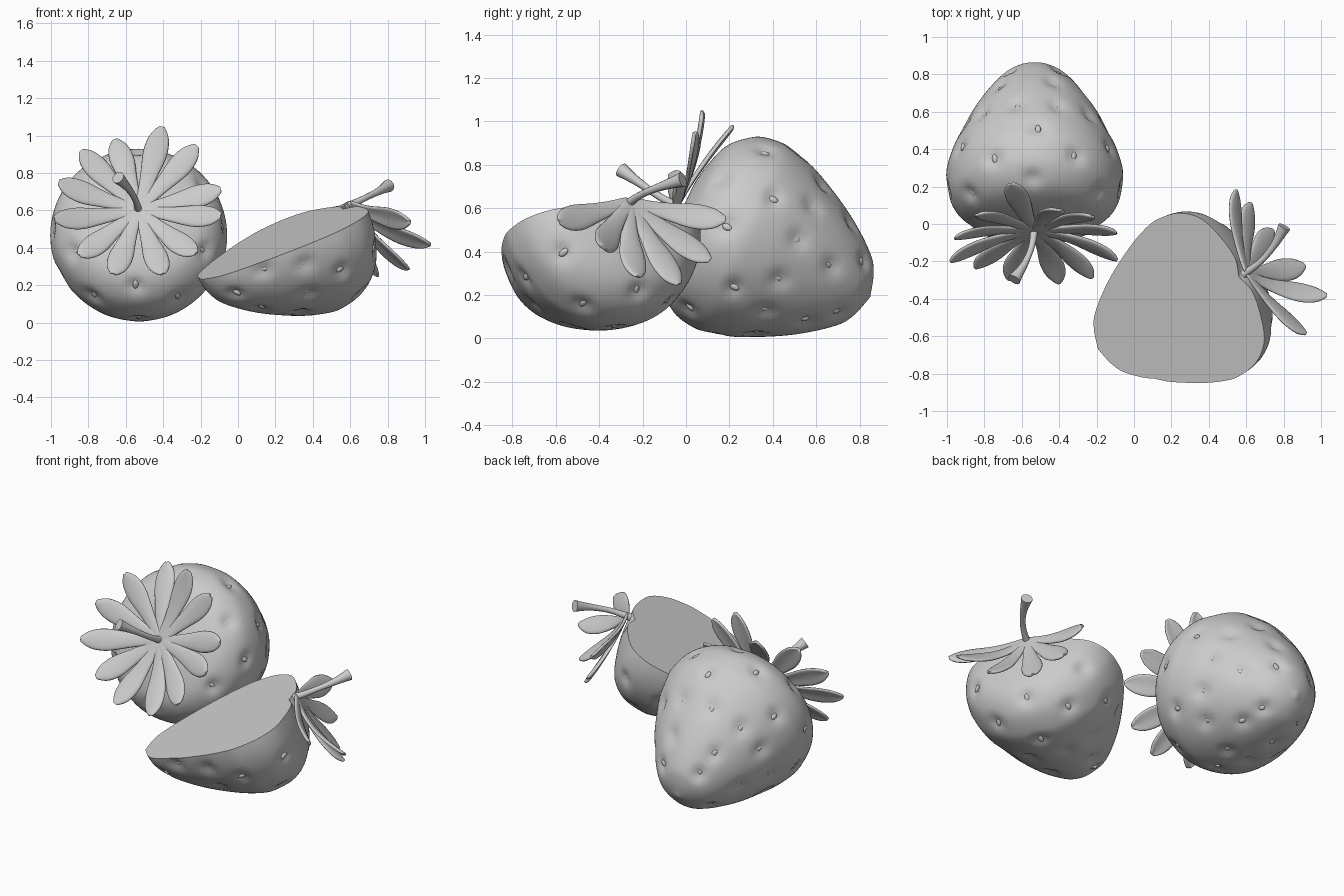
import bpy, bmesh, math, random
from mathutils import Vector, Matrix

random.seed(4)
cube = bpy.data.objects.get("Cube")
if cube:
    bpy.data.objects.remove(cube)

grey = bpy.data.materials.new("plain grey")
grey.use_nodes = True
grey.diffuse_color = (0.6, 0.6, 0.6, 1)
grey.node_tree.nodes["Principled BSDF"].inputs["Base Color"].default_value = grey.diffuse_color

# Berry outline as (radius, depth below the stem end), and seed rows as (depth, count, first angle)
OUTLINE = [(0, .03), (.1, 0), (.235, .02), (.367, .07), (.447, .165), (.472, .28),
           (.463, .37), (.408, .52), (.302, .717), (.185, .87), (.105, .925), (0, .957)]
SEED_ROWS = [(.1, 6, 0), (.22, 6, 30), (.36, 6, 0), (.54, 12, 15), (.74, 6, 20), (.87, 4, 45)]
CORE = Vector((0, 0, -.4))


def smooth_path(points, steps):
    """Catmull-Rom curve through the points."""
    pts = [Vector(p) for p in points]
    ext = [pts[0] * 2 - pts[1]] + pts + [pts[-1] * 2 - pts[-2]]
    out = []
    for a, b, c, d in zip(ext, ext[1:], ext[2:], ext[3:]):
        for i in range(steps):
            t = i / steps
            out.append(b + (c - a) * t / 2 + (a - b * 2.5 + c * 2 - d / 2) * t * t
                       + ((b - c) * 3 - a + d) * t ** 3 / 2)
    return out + [pts[-1]]


PROFILE = smooth_path(OUTLINE, 6)
LEAF = smooth_path([(0, .026), (.08, .032), (.14, .039), (.22, .052), (.31, .068),
                    (.39, .056), (.43, .026), (.44, .008)], 2)


def finish(bm, name, place):
    bmesh.ops.recalc_face_normals(bm, faces=bm.faces)
    mesh = bpy.data.meshes.new(name)
    bm.to_mesh(mesh)
    bm.free()
    obj = bpy.data.objects.new(name, mesh)
    bpy.context.collection.objects.link(obj)
    mesh.materials.append(grey)
    obj.matrix_world = place
    bpy.ops.object.select_all(action='DESELECT')
    obj.select_set(True)
    bpy.context.view_layer.objects.active = obj
    bpy.ops.object.shade_smooth_by_angle(angle=math.radians(50))
    return obj


def skin(bm, rows, closed):
    """Join rows of points with quads."""
    rings = [[bm.verts.new(p) for p in row] for row in rows]
    n = len(rings[0])
    for r0, r1 in zip(rings, rings[1:]):
        for i in range(n if closed else n - 1):
            j = (i + 1) % n
            bm.faces.new((r0[i], r0[j], r1[j], r1[i]))
    return rings


def seed_points(half):
    pts = []
    for depth, count, first in SEED_ROWS:
        r = min(PROFILE[6:], key=lambda p: abs(p.y - depth)).x
        for k in range(count):
            a = math.radians(first + 360 * k / count + random.uniform(-3, 3))
            p = Vector((r * math.sin(a), r * math.cos(a), -depth + random.uniform(-.01, .01)))
            if not half or p.y < -.04:
                pts.append(p)
    return pts


def make_body(name, place, seeds, half):
    bm = bmesh.new()
    seg = 96
    rows = [[(p.x * math.cos(2 * math.pi * i / seg), p.x * math.sin(2 * math.pi * i / seg), -p.y)
             for i in range(seg)] for p in PROFILE]
    skin(bm, rows, True)
    bmesh.ops.remove_doubles(bm, verts=bm.verts, dist=.0005)
    # dimples around the seeds
    for v in bm.verts:
        push = sum(.024 * math.exp(-((v.co - s).length / .042) ** 2) for s in seeds)
        v.co += (CORE - v.co).normalized() * push
    if half:
        geom = bm.verts[:] + bm.edges[:] + bm.faces[:]
        cut = bmesh.ops.bisect_plane(bm, geom=geom, plane_co=(0, 0, 0), plane_no=(0, 1, 0), clear_outer=True)
        edges = [e for e in cut["geom_cut"] if isinstance(e, bmesh.types.BMEdge)]
        bmesh.ops.contextual_create(bm, geom=edges)
    finish(bm, name, place)


def make_seeds(name, place, seeds):
    bm = bmesh.new()
    for s in seeds:
        out = (s - CORE).normalized()
        side = out.cross(Vector((0, 0, 1))).normalized()
        m = Matrix((side, out.cross(side), out)).transposed().to_4x4()
        m.translation = s - out * .023
        bmesh.ops.create_uvsphere(bm, u_segments=10, v_segments=6, radius=1,
                                  matrix=m @ Matrix.Diagonal((.016, .027, .01, 1)))
    finish(bm, name, place)


def make_leaves(name, place, first, lifts):
    """Slender leaves fanned around the stem, one for each tip height."""
    bm = bmesh.new()
    for k, lift in enumerate(lifts):
        turn = Matrix.Rotation(math.radians(first + 30 * k + random.uniform(-3, 3)), 4, 'Z')
        size = random.uniform(1, 1.06)
        rows = []
        for p in LEAF:
            h = .025 + lift * (p.x / .43) ** 1.8
            rows.append([turn @ Vector((p.x * size, p.y * w, h - .01 * w * w * min(1, p.x / .2)))
                         for w in (-1, -.5, 0, .5, 1)])
        skin(bm, rows, False)
    obj = finish(bm, name, place)
    thick = obj.modifiers.new("thickness", 'SOLIDIFY')
    thick.thickness = .018
    thick.offset = 0
    soft = obj.modifiers.new("soft", 'SUBSURF')
    soft.levels = soft.render_levels = 1


def make_stem(name, place, lean):
    """Curved stalk that widens to a flat end."""
    bm = bmesh.new()
    path = smooth_path([(0, 0, 0), (lean.x * .15, lean.y * .2, .12),
                        (lean.x * .5, lean.y * .6, .23), (lean.x, lean.y, .33)], 4)
    rows = []
    for i, p in enumerate(path):
        t = i / (len(path) - 1)
        r = .023 - .03 * t * (1 - t) + .012 * t ** 3
        axis = (path[min(i + 1, len(path) - 1)] - path[max(i - 1, 0)]).to_track_quat('Z', 'Y')
        rows.append([p + axis @ Vector((r * math.cos(k * math.pi / 6), r * math.sin(k * math.pi / 6), 0))
                     for k in range(12)])
    rings = skin(bm, rows, True)
    for ring in (rings[0], rings[-1]):
        bm.faces.new(ring)
    finish(bm, name, place)


def make_berry(name, base, out, half, first, lifts, lean):
    """Local z points along the stem and local y away from the cut."""
    out = Vector(out).normalized()
    side = Vector((0, 0, 1)).cross(out).normalized()
    place = Matrix((side, out.cross(side), out)).transposed().to_4x4()
    place.translation = base
    seeds = seed_points(half)
    make_body(name + "_body", place, seeds, half)
    make_seeds(name + "_seeds", place, seeds)
    make_leaves(name + "_leaves", place, first, lifts)
    make_stem(name + "_stem", place, Vector(lean))


make_berry("whole_berry", (-.531, -.018, .595), (0, -.906, .423), False, 15,
           (.05, .07, .08, -.07, .05, .09, .12, .07, .085, .1, .12, .12), (-.11, .045))
make_berry("half_berry", (.585, -.27, .62), (.81, .417, .406), True, 195,
           (.08, .2, .12, .05, .06, .1), (.126, -.025))
